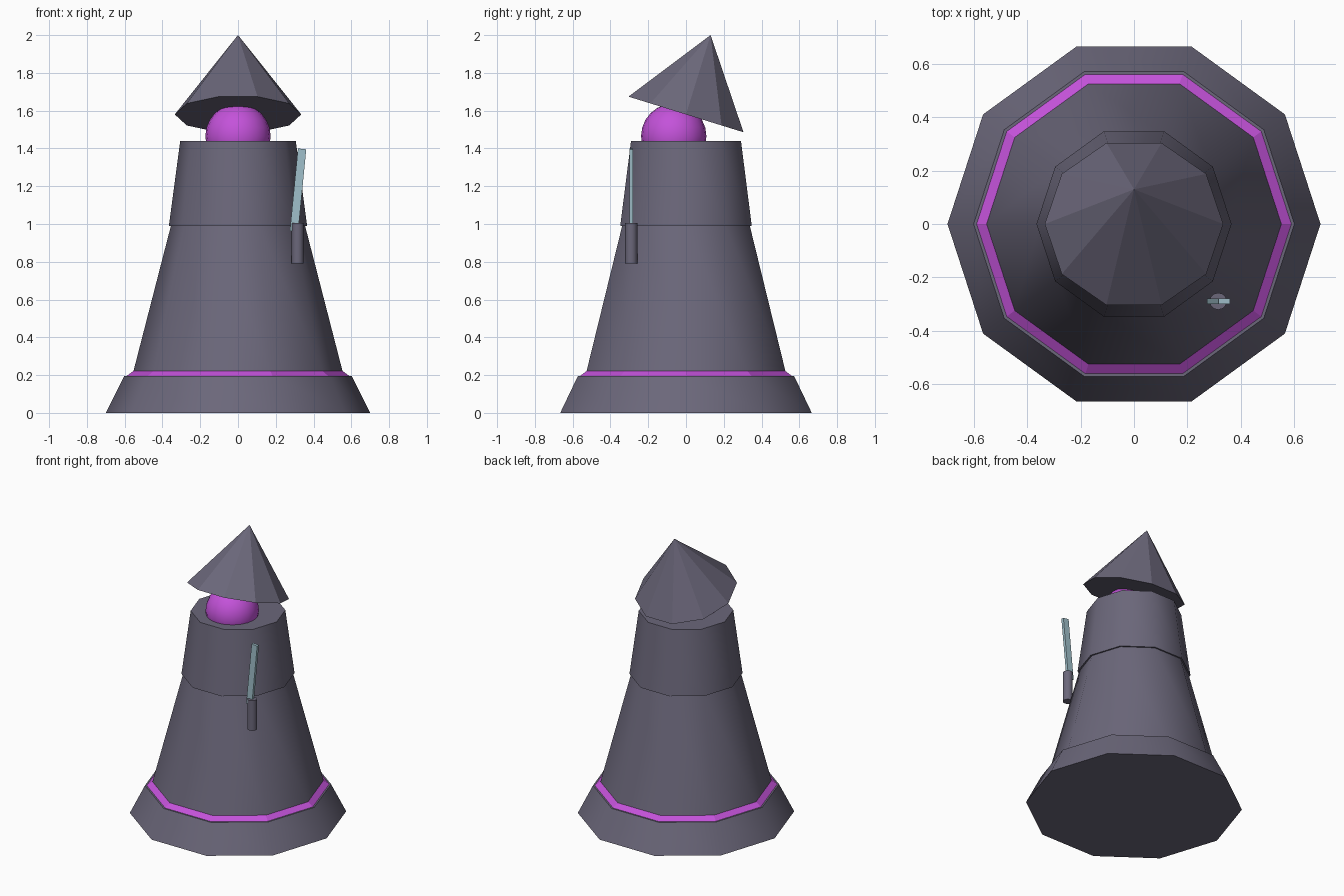
import bpy
from math import radians
from mathutils import Vector, Matrix

cube = bpy.data.objects.get("Cube")
if cube:
    bpy.data.objects.remove(cube, do_unlink=True)

SIDES = 10


def make_material(name, rgb):
    mat = bpy.data.materials.new(name)
    mat.use_nodes = True
    mat.diffuse_color = (*rgb, 1)
    mat.node_tree.nodes["Principled BSDF"].inputs["Base Color"].default_value = (*rgb, 1)
    return mat


stone = make_material("slate grey", (0.147, 0.136, 0.195))
magenta = make_material("magenta", (0.55, 0.085, 0.70))
steel = make_material("pale steel", (0.352, 0.527, 0.597))


def finish(name, mat, angle=None):
    obj = bpy.context.object
    obj.name = name
    obj.data.materials.clear()
    obj.data.materials.append(mat)
    if angle:
        bpy.ops.object.shade_smooth_by_angle(angle=radians(angle))
    return obj


def frustum(name, mat, r_low, r_high, z_low, z_high, x=0, y=0, sides=SIDES, angle=None):
    """Capped upright cone section with a corner on the +x axis."""
    bpy.ops.mesh.primitive_cone_add(vertices=sides, radius1=r_low, radius2=r_high,
                                    depth=z_high - z_low)
    obj = finish(name, mat, angle)
    # put a corner exactly on +x, then move into place
    obj.data.transform(Matrix.Rotation(radians(90), 4, "Z"))
    obj.location = (x, y, (z_low + z_high) / 2)
    return obj


# Robe: skirt, glowing band, body and collar
frustum("skirt", stone, 0.70, 0.602, 0, 0.195, angle=37)
frustum("glowing_band", magenta, 0.592, 0.553, 0.194, 0.222)
frustum("body", stone, 0.555, 0.354, 0.215, 0.995, angle=37)
frustum("collar", stone, 0.366, 0.306, 0.99, 1.44, angle=37)

# Head
bpy.ops.mesh.primitive_uv_sphere_add(segments=20, ring_count=12, radius=0.173,
                                     location=(0, -0.065, 1.465))
finish("head", magenta, 40)

# Pointed hat, tipped backwards about the centre of its brim
tilt = radians(-17.2)
hat_height = 0.44
hat = frustum("hat", stone, 0.335, 0, 0, hat_height)
hat.rotation_euler.x = tilt
axis = Matrix.Rotation(tilt, 3, "X") @ Vector((0, 0, 1))
hat.location = Vector((0, 0, 1.58)) + axis * hat_height / 2

# Floating knife
frustum("knife_handle", stone, 0.032, 0.032, 0.79, 1.005, 0.316, -0.29, sides=12, angle=37)
bpy.ops.mesh.primitive_cube_add(size=1, location=(0.318, -0.29, 1.18))
blade = finish("knife_blade", steel)
blade.scale = (0.044, 0.02, 0.437)
blade.rotation_euler.y = radians(5.6)
